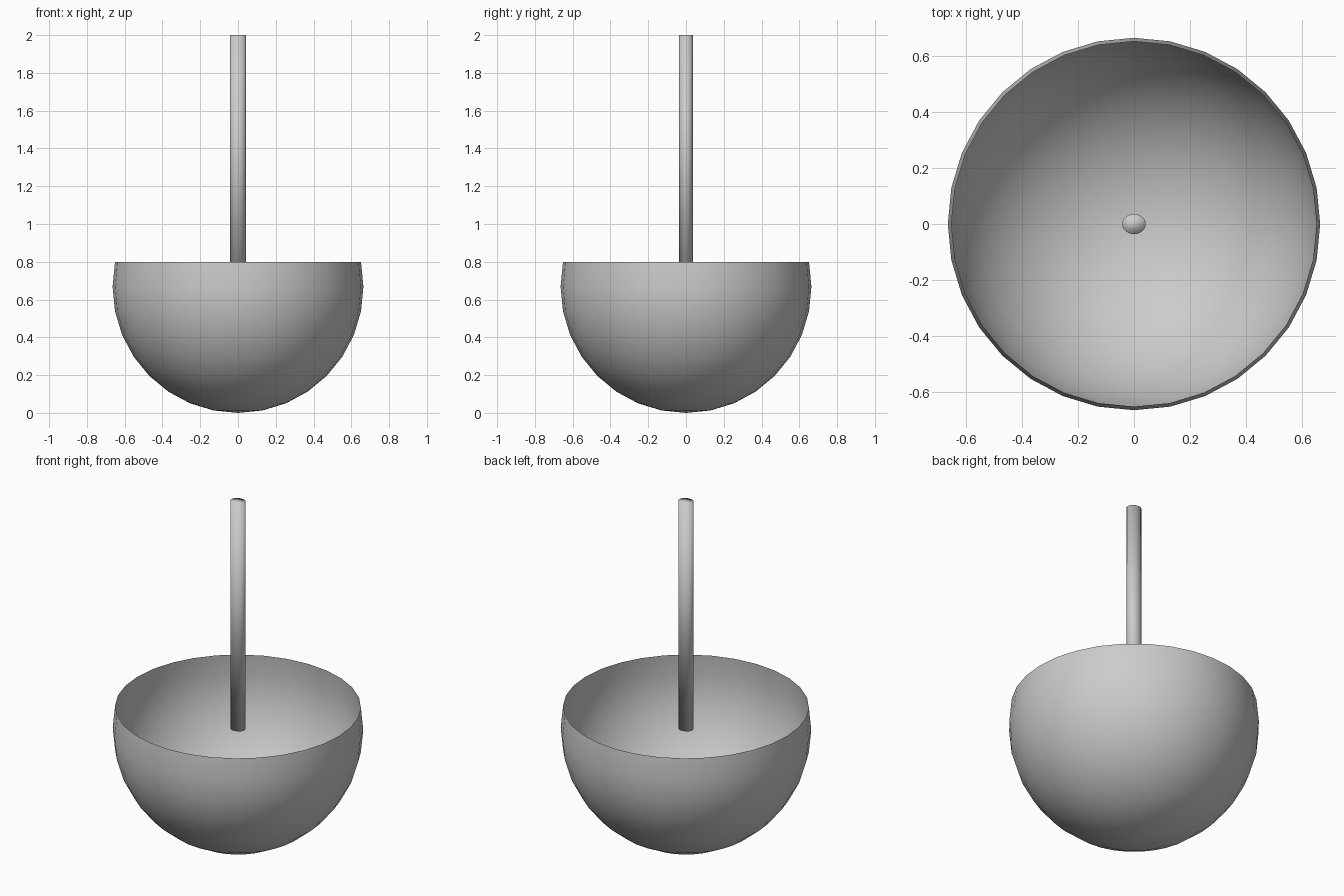
import bpy, bmesh
from mathutils import Matrix

if "Cube" in bpy.data.objects:
    bpy.data.objects.remove(bpy.data.objects["Cube"])


def add_part(name, bm):
    for f in bm.faces:
        f.smooth = True
    mesh = bpy.data.meshes.new(name)
    bm.to_mesh(mesh)
    bm.free()
    obj = bpy.data.objects.new(name, mesh)
    bpy.context.collection.objects.link(obj)
    return obj


# Open thin bowl: sphere trimmed one ring above its equator
RADIUS, HALF_HEIGHT = 0.664, 0.668
bm = bmesh.new()
bmesh.ops.create_uvsphere(bm, u_segments=32, v_segments=16, radius=1)
bmesh.ops.delete(bm, geom=[v for v in bm.verts if v.co.z > 0.25], context='VERTS')
bmesh.ops.transform(bm, verts=bm.verts, matrix=Matrix.Translation((0, 0, HALF_HEIGHT))
                    @ Matrix.Diagonal((RADIUS, RADIUS, HALF_HEIGHT, 1)))
add_part("bowl", bm)

# Slightly oval rod standing from the bowl's centre height
ROD_BOTTOM, ROD_TOP = 0.67, 2.0
bm = bmesh.new()
bmesh.ops.create_cone(bm, cap_ends=True, segments=32, radius1=1, radius2=1, depth=1)
bmesh.ops.transform(bm, verts=bm.verts,
                    matrix=Matrix.Translation((0, 0, (ROD_BOTTOM + ROD_TOP) / 2))
                    @ Matrix.Diagonal((0.042, 0.036, ROD_TOP - ROD_BOTTOM, 1)))
add_part("rod", bm)
